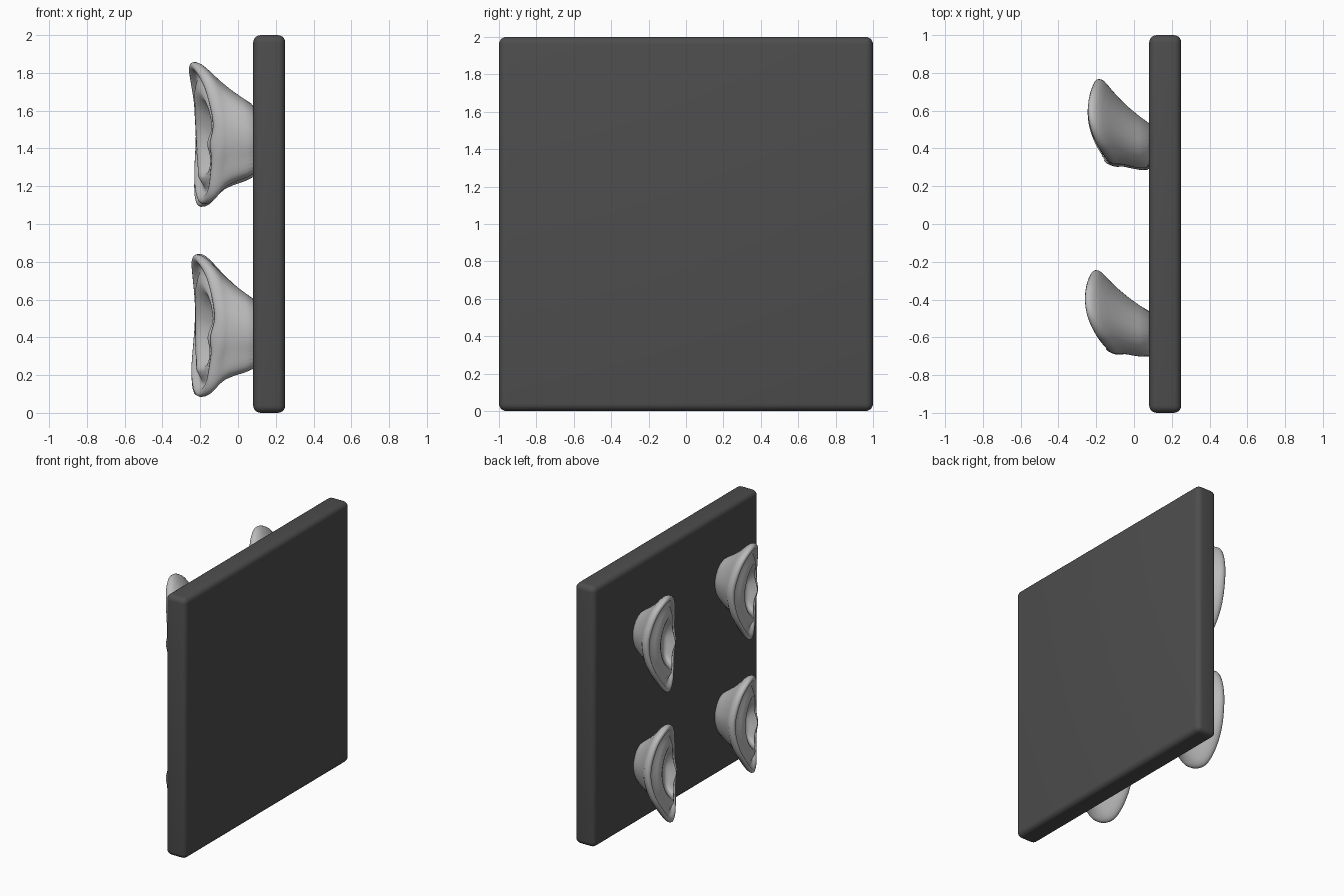
import bpy
import bmesh
import math
from mathutils import Vector, Matrix

cube = bpy.data.objects.get("Cube")
if cube:
    bpy.data.objects.remove(cube, do_unlink=True)


def make_material(name, value):
    mat = bpy.data.materials.new(name)
    mat.use_nodes = True
    colour = (value, value, value, 1)
    mat.diffuse_color = colour
    mat.node_tree.nodes["Principled BSDF"].inputs["Base Color"].default_value = colour
    return mat


dark_grey = make_material("dark grey", 0.075)
light_grey = make_material("light grey", 0.5)


def finish(bm, name, mat):
    bmesh.ops.recalc_face_normals(bm, faces=bm.faces[:])
    mesh = bpy.data.meshes.new(name)
    bm.to_mesh(mesh)
    bm.free()
    mesh.materials.append(mat)
    for poly in mesh.polygons:
        poly.use_smooth = True
    obj = bpy.data.objects.new(name, mesh)
    bpy.context.collection.objects.link(obj)
    return obj


# Backing plate with rounded edges
bm = bmesh.new()
bmesh.ops.create_cube(bm, size=1)
bmesh.ops.scale(bm, vec=(0.17, 2, 2), verts=bm.verts[:])
bmesh.ops.translate(bm, vec=(0.165, 0, 1), verts=bm.verts[:])
bmesh.ops.bevel(bm, geom=bm.edges[:], offset=0.04, segments=5, profile=0.5, affect='EDGES')
finish(bm, "backing_plate", dark_grey)

# Ear outline seen from the side: (back, up)
OUTLINE = [(0.02, 0.39), (0.17, 0.32), (0.25, 0.12), (0.22, -0.08), (0.13, -0.24),
           (0.0, -0.37), (-0.12, -0.34), (-0.17, -0.18), (-0.2, -0.03),
           (-0.19, 0.13), (-0.12, 0.31)]

# Rings from root to ear hollow: width, height, back shift, up shift, depth, follow rim
RINGS = [(0.50, 0.45, -0.11, -0.04, 0.12, 0),
         (0.58, 0.54, -0.10, -0.04, 0.04, 0),
         (0.78, 0.72, -0.04, 0, -0.01, 0.4),
         (0.93, 0.93, -0.01, 0, 0.015, 0.85),
         (1, 1, 0, 0, 0.005, 1),
         (0.97, 0.98, 0, 0, -0.025, 1),
         (0.87, 0.90, 0, 0, -0.025, 1),
         (0.80, 0.84, 0, 0, 0.01, 1),
         (0.74, 0.78, -0.01, 0, 0.02, 1),
         (0.60, 0.62, -0.03, 0, -0.015, 1),
         (0.48, 0.50, -0.05, -0.02, 0.005, 1),
         (0.38, 0.40, -0.06, -0.03, 0.06, 1),
         (0.12, 0.12, -0.06, -0.03, 0.08, 1)]

# Small raised lumps at the ear opening: back, up, height
LUMPS = [(-0.15, -0.05, 0.03), (-0.04, -0.2, 0.025)]


def smooth_loop(points, steps):
    pts = [Vector(p) for p in points]
    n = len(pts)
    loop = []
    for i in range(n):
        a, b, c, d = (pts[(i + k) % n] for k in (-1, 0, 1, 2))
        for s in range(steps):
            t = s / steps
            loop.append(0.5 * (2 * b + (c - a) * t + (2 * a - 5 * b + 4 * c - d) * t ** 2
                               + (3 * b - a - 3 * c + d) * t ** 3))
    return loop


def rim_depth(back):
    return -0.09 - 0.433 * (back + 0.2) + 1.407 * (back + 0.2) * (back - 0.1)


def build_ear(name, y, z, lean, turn):
    bm = bmesh.new()
    outline = smooth_loop(OUTLINE, 4)
    loops = []
    for index, (fy, fz, oy, oz, depth, follow) in enumerate(RINGS):
        ring = []
        for p in outline:
            back, up = p.x * fy + oy, p.y * fz + oz
            x = depth + follow * rim_depth(back)
            if 6 <= index <= 10:
                for lb, lu, height in LUMPS:
                    d2 = (back - lb) ** 2 + (up - lu) ** 2
                    x -= height * math.exp(-d2 / 0.003)
            ring.append(bm.verts.new((x, back, up)))
        loops.append(ring)
    n = len(outline)
    for low, high in zip(loops, loops[1:]):
        for i in range(n):
            j = (i + 1) % n
            bm.faces.new((low[i], low[j], high[j], high[i]))
    bm.faces.new(loops[0])
    bm.faces.new(loops[-1])
    place = (Matrix.Translation((0, y, z)) @ Matrix.Rotation(turn, 4, 'Z')
             @ Matrix.Rotation(lean, 4, 'Y'))
    bmesh.ops.transform(bm, matrix=place, verts=bm.verts[:])
    ear = finish(bm, name, light_grey)
    sub = ear.modifiers.new("smooth", 'SUBSURF')
    sub.levels = sub.render_levels = 1


# Four ears, each set at a slightly different angle
build_ear("upper_front_ear", -0.49, 1.485, -0.05, 0.0)
build_ear("upper_back_ear", 0.51, 1.465, -0.02, -0.06)
build_ear("lower_front_ear", -0.49, 0.455, 0.0, 0.03)
build_ear("lower_back_ear", 0.5, 0.455, 0.02, -0.03)
